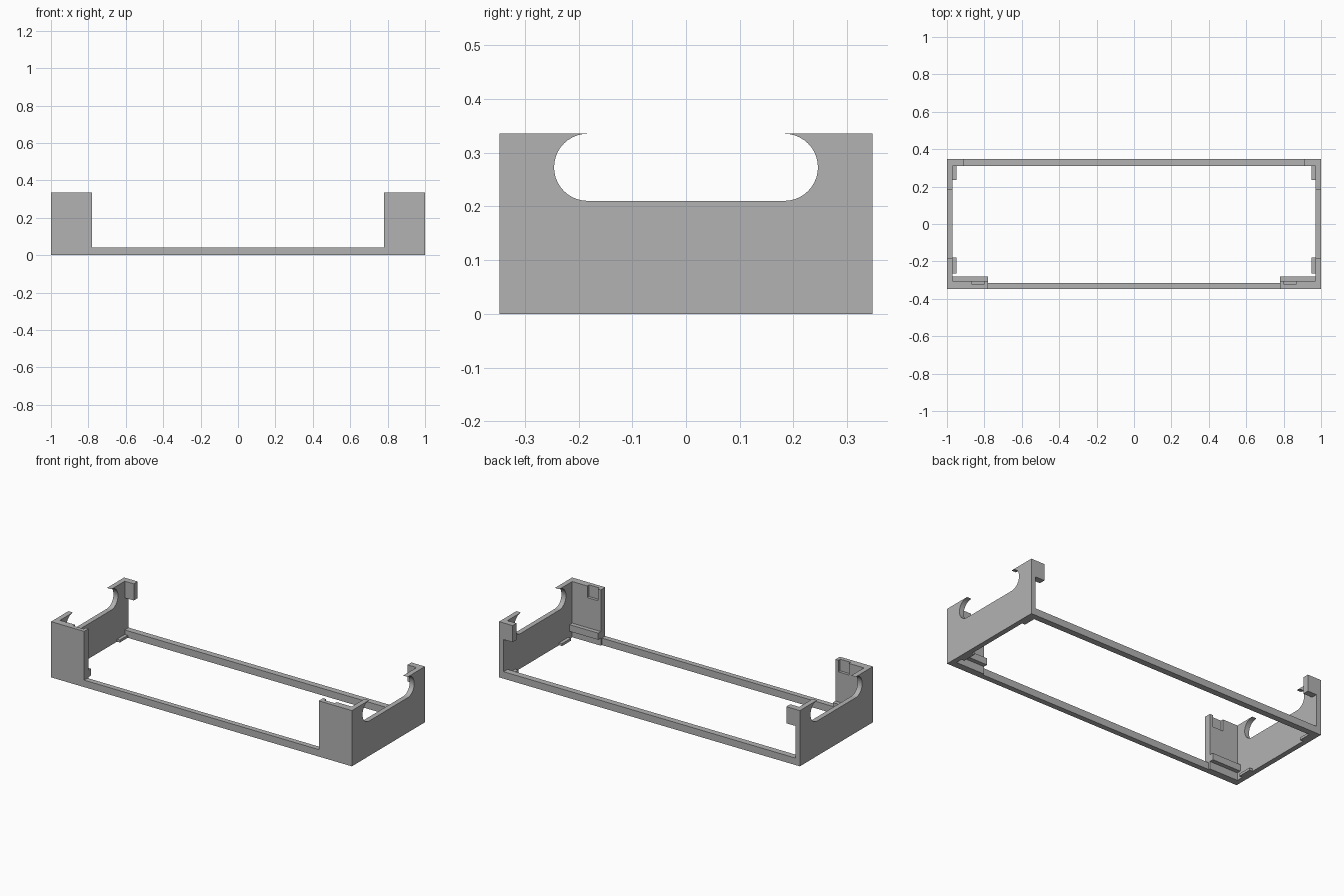
import bpy, bmesh, math
from mathutils import Vector

cube = bpy.data.objects.get("Cube")
if cube:
    bpy.data.objects.remove(cube, do_unlink=True)

HALF_Y, TOP, WALL = 0.347, 0.335, 0.97   # half depth, height, inner wall face

grey = bpy.data.materials.new("plain_grey")
grey.use_nodes = True
COLOUR = (0.45, 0.45, 0.45, 1)
grey.diffuse_color = COLOUR
grey.node_tree.nodes["Principled BSDF"].inputs["Base Color"].default_value = COLOUR


def prism(name, points, direction, mirrored=False):
    """Extrude a closed outline; optionally mirror it to the other end."""
    bm = bmesh.new()
    face = bm.faces.new([bm.verts.new(p) for p in points])
    grown = bmesh.ops.extrude_face_region(bm, geom=[face], use_keep_orig=True)
    verts = [g for g in grown["geom"] if isinstance(g, bmesh.types.BMVert)]
    bmesh.ops.translate(bm, verts=verts, vec=Vector(direction))
    bmesh.ops.recalc_face_normals(bm, faces=bm.faces)
    mesh = bpy.data.meshes.new(name)
    bm.to_mesh(mesh)
    bm.free()
    mesh.materials.append(grey)
    obj = bpy.data.objects.new(name, mesh)
    bpy.context.collection.objects.link(obj)
    if mirrored:
        obj.modifiers.new("Mirror", "MIRROR").use_mirror_merge = False
    return obj


def box(name, x, y, z, mirrored=False):
    outline = [(x[0], y[0], z[0]), (x[1], y[0], z[0]),
               (x[1], y[1], z[0]), (x[0], y[1], z[0])]
    return prism(name, outline, (0, 0, z[1] - z[0]), mirrored)


# End walls with a rounded, hooked opening in the top
SLOT_Y, SLOT_FLOOR = 0.183, 0.21
radius = (TOP - SLOT_FLOOR) / 2
arc = []
for i in range(21):
    a = math.pi / 2 - math.pi * i / 20
    arc.append((SLOT_Y + radius * math.cos(a), SLOT_FLOOR + radius + radius * math.sin(a)))
half = [(HALF_Y, 0), (HALF_Y, TOP)] + arc
outline = half + [(-y, z) for y, z in reversed(half)]
prism("end_wall", [(WALL, y, z) for y, z in outline], (1 - WALL, 0, 0), True)

# Long rails along the bottom
box("front_rail", (-WALL, WALL), (-HALF_Y, -0.315), (0, 0.042))
box("back_rail", (-WALL, WALL), (0.31, HALF_Y), (0, 0.042))

# Front corner panels with a shallow pocket at the top of the inner face
panel = box("front_corner_panel", (0.78, WALL), (-HALF_Y, -0.305), (0, TOP))
cutter = box("pocket_cutter", (0.80, 0.87), (-0.322, -0.29), (0.265, TOP + 0.05))
cutter.hide_render = True
cut = panel.modifiers.new("Pocket", "BOOLEAN")
cut.operation, cut.solver, cut.object = "DIFFERENCE", "EXACT", cutter
bpy.context.view_layer.objects.active = panel
bpy.ops.object.modifier_apply(modifier=cut.name)
bpy.data.objects.remove(cutter, do_unlink=True)
panel.modifiers.new("Mirror", "MIRROR").use_mirror_merge = False

# Ledge low on the inside of each front panel
box("panel_ledge", (0.78, WALL), (-0.305, -0.28), (0.045, 0.085), True)

# Tabs at the top of the back corners
box("back_corner_tab", (0.91, WALL), (0.31, HALF_Y), (0.235, TOP), True)

# Small feet inside the bottom of the end walls
box("front_foot_clip", (0.95, WALL), (-0.265, -0.18), (0, 0.015), True)
box("back_foot_clip", (0.95, WALL), (0.235, 0.31), (0, 0.015), True)
